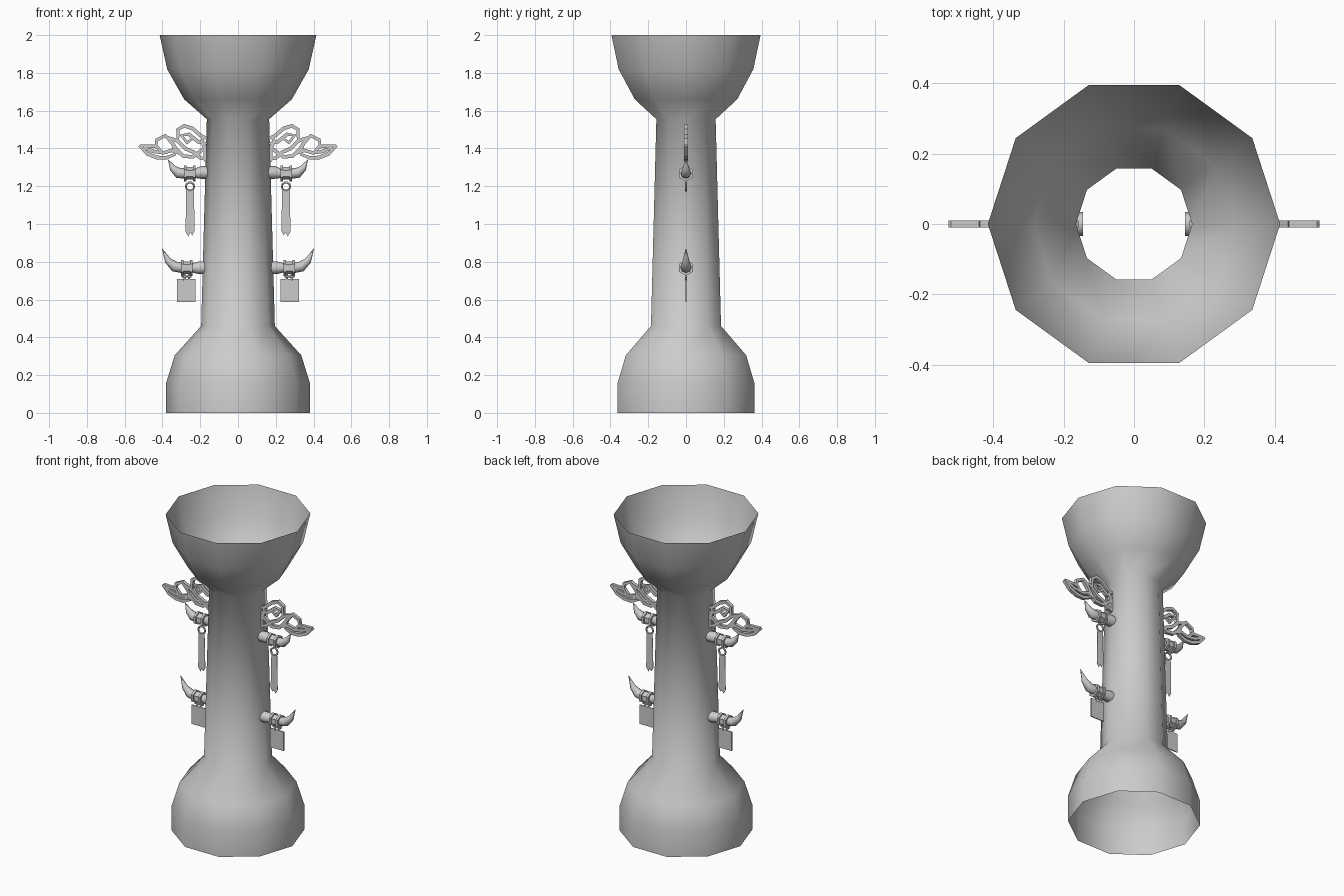
import bpy, bmesh, math
from mathutils import Vector

cube = bpy.data.objects.get("Cube")
if cube:
    bpy.data.objects.remove(cube, do_unlink=True)

grey = bpy.data.materials.new("plain_grey")
grey.use_nodes = True
GREY = (0.6, 0.6, 0.6, 1)
grey.diffuse_color = GREY
grey.node_tree.nodes["Principled BSDF"].inputs["Base Color"].default_value = GREY


def finish(name, bm, smooth=None, mirror=True):
    """Turn a bmesh into a named object, mirrored to the other side."""
    mesh = bpy.data.meshes.new(name)
    bmesh.ops.recalc_face_normals(bm, faces=bm.faces)
    bm.to_mesh(mesh)
    bm.free()
    mesh.materials.append(grey)
    ob = bpy.data.objects.new(name, mesh)
    bpy.context.collection.objects.link(ob)
    if mirror:
        ob.modifiers.new("Mirror", "MIRROR").use_mirror_merge = False
    if smooth:
        bpy.ops.object.select_all(action="DESELECT")
        ob.select_set(True)
        bpy.context.view_layer.objects.active = ob
        bpy.ops.object.shade_smooth_by_angle(angle=math.radians(smooth))
    return ob


def skin(bm, rings):
    """Bridge a list of equal-length vertex rings."""
    for a, b in zip(rings, rings[1:]):
        n = len(a)
        for i in range(n):
            j = (i + 1) % n
            bm.faces.new((a[i], a[j], b[j], b[i]))


def tube(bm, path, radii, sides, caps=True, closed=False):
    """Sweep a polygon along a path lying in the xz plane."""
    pts = [Vector((x, 0, z)) for x, z in path]
    rings = []
    for i, p in enumerate(pts):
        if closed:
            d = pts[(i + 1) % len(pts)] - pts[i - 1]
        else:
            d = pts[min(i + 1, len(pts) - 1)] - pts[max(i - 1, 0)]
        d.normalize()
        side = Vector((-d.z, 0, d.x))
        rings.append([bm.verts.new(p + radii[i] * (
            side * math.cos(k * math.tau / sides)
            + Vector((0, 1, 0)) * math.sin(k * math.tau / sides)))
            for k in range(sides)])
    skin(bm, rings + rings[:1] if closed else rings)
    if caps and not closed:
        bm.faces.new(rings[0])
        bm.faces.new(rings[-1])


def slab(bm, outline, thick):
    """Extrude a flat outline evenly about y = 0."""
    front, back = ([bm.verts.new((x, y, z)) for x, z in outline]
                   for y in (-thick / 2, thick / 2))
    skin(bm, [front, back])
    bm.faces.new(front)
    bm.faces.new(back)


def ribbon(bm, path, width, thick):
    """Flat band of tapering width along a path."""
    pts = [Vector(p) for p in path]
    left, right = [], []
    last = len(pts) - 1
    for i, p in enumerate(pts):
        d = (pts[min(i + 1, last)] - pts[max(i - 1, 0)]).normalized()
        w = width * (0.3 if i in (0, last) else 0.5)
        off = Vector((-d.y, d.x)) * w
        left.append(p + off)
        right.append(p - off)
    rings = [[bm.verts.new((q.x, y, q.y)) for q, y in
              ((a, -thick / 2), (b, -thick / 2), (b, thick / 2), (a, thick / 2))]
             for a, b in zip(left, right)]
    skin(bm, rings)
    bm.faces.new(rings[0])
    bm.faces.new(rings[-1])


# Hollow ten-sided column, open at both ends
profile = [(0.38, 0), (0.38, 0.16), (0.335, 0.305), (0.195, 0.46),
           (0.165, 1.555), (0.285, 1.66), (0.375, 1.82), (0.415, 2)]
bm = bmesh.new()
skin(bm, [[bm.verts.new((r * math.cos(k * math.tau / 10),
                         r * math.sin(k * math.tau / 10), z))
           for k in range(10)] for r, z in profile])
finish("column", bm, 80, mirror=False)

# Horns with two binding collars each
horn_radii = [0.034, 0.034, 0.025, 0.028, 0.028, 0.018, 0.001]
horns = {
    "upper": (1.268, 0.255, [(0.145, 0.004), (0.195, 0.005), (0.225, 0), (0.275, 0),
                             (0.315, 0.002), (0.345, 0.027), (0.37, 0.073)]),
    "lower": (0.768, 0.272, [(0.165, 0), (0.205, 0), (0.24, 0), (0.295, 0),
                             (0.335, 0.007), (0.37, 0.037), (0.402, 0.102)]),
}
for name, (z, mid, path) in horns.items():
    bm = bmesh.new()
    tube(bm, [(x, z + dz) for x, dz in path], horn_radii, 8)
    finish(name + "_horn", bm, 50)
    bm = bmesh.new()
    for s in (-1, 1):
        x = mid + s * 0.024
        tube(bm, [(x - 0.007, z), (x + 0.007, z)], [0.042] * 2, 6)
    tube(bm, [(mid - 0.02, z), (mid + 0.02, z)], [0.033] * 2, 6)
    finish(name + "_collars", bm)

# Ring and notched strap hanging from the upper horn
bm = bmesh.new()
circle = [(0.254 + 0.023 * math.cos(k * math.tau / 10),
           1.198 + 0.023 * math.sin(k * math.tau / 10)) for k in range(10)]
tube(bm, circle, [0.006] * 10, 5, closed=True)
finish("strap_ring", bm, 60)
bm = bmesh.new()
slab(bm, [(0.234, 1.178), (0.274, 1.178), (0.278, 0.96), (0.263, 0.933),
          (0.253, 0.955), (0.242, 0.94), (0.229, 0.965)], 0.002)
finish("strap", bm)

# Plate and its two links hanging from the lower horn
bm = bmesh.new()
slab(bm, [(0.226, 0.587), (0.322, 0.587), (0.322, 0.708), (0.226, 0.708)], 0.006)
finish("hanging_plate", bm)
bm = bmesh.new()
for x in (0.26, 0.284):
    tube(bm, [(x, 0.70), (x, 0.755)], [0.005] * 2, 6)
tube(bm, [(0.245, 0.722), (0.3, 0.722)], [0.005] * 2, 6)
finish("plate_links", bm)

# Flat interlaced wing ornament
bands = [
    [(0.16, 1.45), (0.2, 1.47), (0.24, 1.505), (0.285, 1.52), (0.318, 1.5), (0.318, 1.44)],
    [(0.16, 1.425), (0.21, 1.435), (0.26, 1.475), (0.3, 1.47), (0.27, 1.43), (0.23, 1.46)],
    [(0.16, 1.34), (0.2, 1.35), (0.235, 1.38), (0.28, 1.4), (0.32, 1.44), (0.385, 1.465)],
    [(0.165, 1.41), (0.2, 1.385), (0.24, 1.355), (0.29, 1.36), (0.33, 1.4), (0.345, 1.43)],
    [(0.33, 1.375), (0.345, 1.425), (0.385, 1.468), (0.43, 1.445), (0.435, 1.41)],
    [(0.3, 1.37), (0.35, 1.39), (0.4, 1.375), (0.43, 1.41), (0.52, 1.415)],
    [(0.33, 1.37), (0.38, 1.35), (0.43, 1.352), (0.48, 1.372), (0.523, 1.415)],
    [(0.4, 1.375), (0.45, 1.385), (0.5, 1.405)],
    [(0.175, 1.33), (0.172, 1.39), (0.19, 1.44), (0.18, 1.47)],
]
bm = bmesh.new()
for band in bands:
    ribbon(bm, band, 0.02, 0.02)
finish("wing_ornament", bm)
